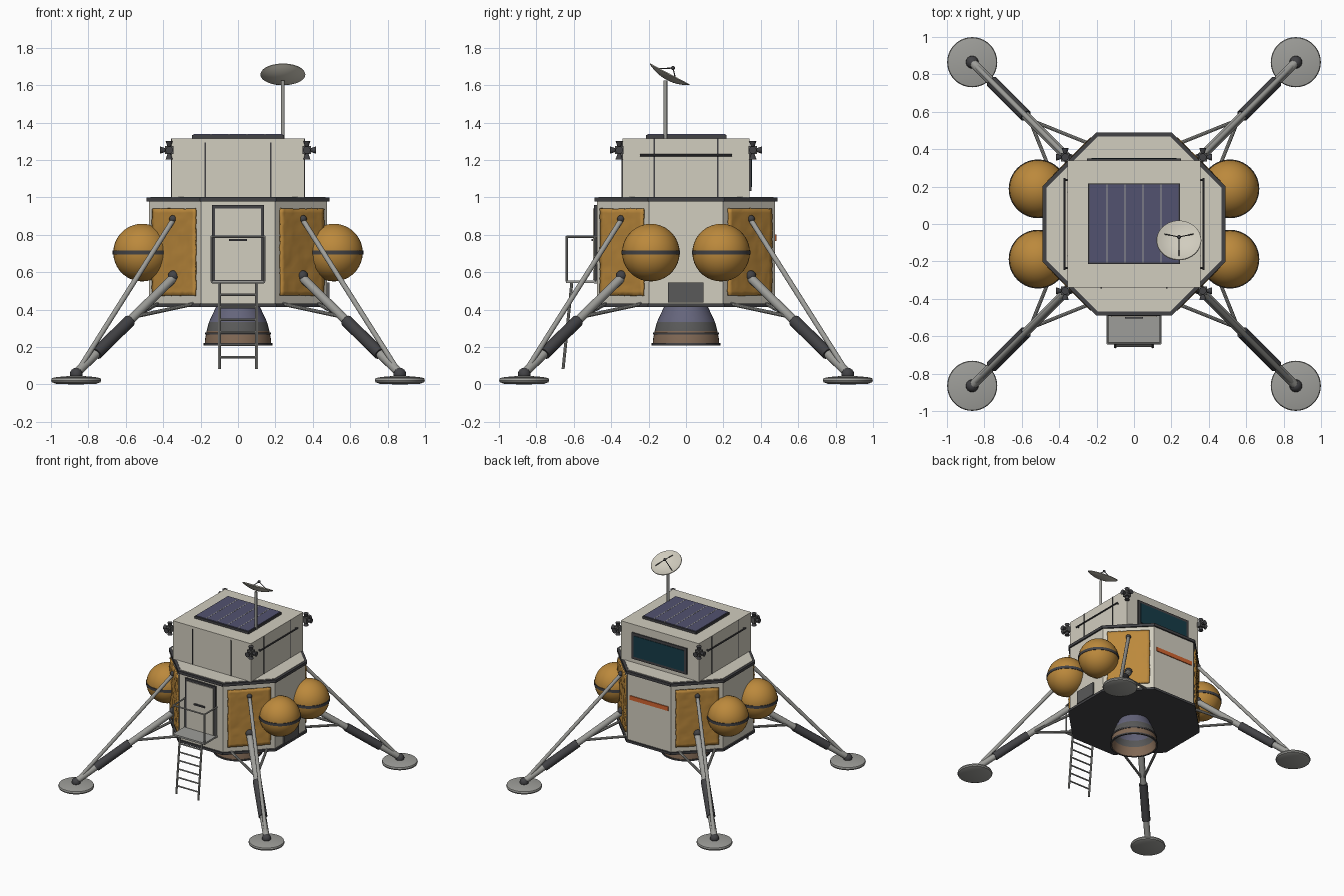
import bpy, bmesh, math, random
from mathutils import Vector, Matrix

if "Cube" in bpy.data.objects:
    bpy.data.objects.remove(bpy.data.objects["Cube"])
random.seed(4)


def material(name, *rgb):
    m = bpy.data.materials.new(name)
    m.use_nodes = True
    m.diffuse_color = (*rgb, 1)
    m.node_tree.nodes["Principled BSDF"].inputs["Base Color"].default_value = (*rgb, 1)
    return m


HULL = material("cream_hull", 0.64, 0.61, 0.52)
DARK = material("dark_trim", 0.055, 0.055, 0.06)
GOLD = material("gold_foil", 0.5, 0.25, 0.045)
METAL = material("grey_metal", 0.34, 0.34, 0.32)
SOLAR = material("solar_blue", 0.085, 0.085, 0.16)
GLASS = material("teal_glass", 0.008, 0.045, 0.065)
ORANGE = material("orange_stripe", 0.65, 0.13, 0.03)
HEAT_BLUE = material("heat_blue_metal", 0.13, 0.13, 0.2)
HEAT_BROWN = material("heat_brown_metal", 0.22, 0.14, 0.09)
CHARCOAL = material("charcoal_metal", 0.1, 0.1, 0.1)


def finish(name, bm, *mats, smooth=False):
    bmesh.ops.recalc_face_normals(bm, faces=bm.faces)
    me = bpy.data.meshes.new(name)
    bm.to_mesh(me)
    bm.free()
    for m in mats:
        me.materials.append(m)
    if smooth:
        me.shade_smooth()
        me.set_sharp_from_angle(angle=math.radians(35))
    ob = bpy.data.objects.new(name, me)
    bpy.context.collection.objects.link(ob)
    return ob


def box(name, lo, hi, mat):
    lo, hi = Vector(lo), Vector(hi)
    bm = bmesh.new()
    bmesh.ops.create_cube(bm, size=1)
    bmesh.ops.scale(bm, vec=hi - lo, verts=bm.verts)
    bmesh.ops.translate(bm, vec=(lo + hi) / 2, verts=bm.verts)
    return finish(name, bm, mat)


def tube(name, a, b, r, mat, r2=None, seg=14):
    a, b = Vector(a), Vector(b)
    bm = bmesh.new()
    turn = (b - a).to_track_quat("Z", "Y").to_matrix().to_4x4()
    bmesh.ops.create_cone(bm, cap_ends=True, segments=seg, radius1=r, radius2=r if r2 is None else r2,
                          depth=(b - a).length, matrix=Matrix.Translation((a + b) / 2) @ turn)
    return finish(name, bm, mat, smooth=True)


def ball(name, at, r, mat, seg=16):
    bm = bmesh.new()
    bmesh.ops.create_uvsphere(bm, u_segments=seg, v_segments=seg // 2, radius=r,
                              matrix=Matrix.Translation(at))
    return finish(name, bm, mat, smooth=True)


def lathe(name, profile, *mats, at=(0, 0, 0), closed=False, seg=40):
    bm = bmesh.new()
    vs = [bm.verts.new((r, 0, z)) for r, z in profile]
    pairs = list(zip(vs, vs[1:])) + ([(vs[-1], vs[0])] if closed else [])
    edges = [bm.edges.new(p) for p in pairs]
    bmesh.ops.spin(bm, geom=vs + edges, cent=(0, 0, 0), axis=(0, 0, 1), angle=math.tau, steps=seg)
    bmesh.ops.remove_doubles(bm, verts=bm.verts, dist=0.0001)
    ob = finish(name, bm, *mats, smooth=True)
    ob.location = at
    return ob


def octagon(name, half, corner, z0, z1, mat):
    bm = bmesh.new()
    pts = []
    for k in range(4):
        turn = Matrix.Rotation(k * math.pi / 2, 3, "Z")
        pts += [turn @ Vector((half, -corner, z0)), turn @ Vector((half, corner, z0))]
    face = bm.faces.new([bm.verts.new(p) for p in pts])
    top = bmesh.ops.extrude_face_region(bm, geom=[face])["geom"]
    bmesh.ops.translate(bm, vec=(0, 0, z1 - z0), verts=[v for v in top if isinstance(v, bmesh.types.BMVert)])
    return finish(name, bm, mat)


# Eight-sided lower stage with dark rims
octagon("lower_body", 0.476, 0.197, 0.425, 0.985, HULL)
octagon("lower_rim", 0.488, 0.202, 0.415, 0.434, DARK)
octagon("upper_rim", 0.488, 0.202, 0.977, 1.0, DARK)
octagon("deck", 0.468, 0.193, 0.99, 1.003, HULL)

# Upper cabin with seams and side handrails
box("cabin", (-0.355, -0.34, 1.0), (0.355, 0.34, 1.315), HULL)
for s in (-1, 1):
    box("front_seam", (s * 0.175 - 0.004, -0.344, 1.003), (s * 0.175 + 0.004, -0.338, 1.295), DARK)
    for t in (-1, 1):
        box("side_seam", (s * 0.3565 - 0.0015, t * 0.17 - 0.003, 1.003),
            (s * 0.3565 + 0.0015, t * 0.17 + 0.003, 1.315), DARK)
        tube("handrail_stub", (s * 0.35, t * 0.235, 1.225), (s * 0.372, t * 0.235, 1.225), 0.005, DARK, seg=8)
    tube("handrail", (s * 0.372, -0.245, 1.225), (s * 0.372, 0.245, 1.225), 0.006, DARK, seg=8)

# Rear window and stripe
box("window_frame", (-0.25, 0.338, 1.035), (0.25, 0.349, 1.25), DARK)
box("window_glass", (-0.228, 0.34, 1.057), (0.228, 0.353, 1.228), GLASS)
box("rear_stripe", (-0.175, 0.474, 0.768), (0.175, 0.483, 0.802), ORANGE)

# Roof solar panel
box("solar_base", (-0.245, -0.213, 1.31), (0.245, 0.217, 1.333), DARK)
for k in range(5):
    x = -0.239 + k * 0.0965
    box("solar_cell_strip", (x, -0.207, 1.33), (x + 0.092, 0.211, 1.338), SOLAR)
for k in range(4):
    x = -0.239 + (k + 1) * 0.0965 - 0.00225
    box("solar_divider", (x - 0.003, -0.207, 1.33), (x + 0.003, 0.211, 1.339), METAL)

# Dish antenna, tilted backwards
tube("antenna_mast", (0.24, -0.11, 1.31), (0.24, -0.11, 1.625), 0.01, METAL)
steps = [k / 6 for k in range(7)]
bowl = [(0.12 * t, 0.032 * t * t) for t in steps] + [(0.118 * t, 0.032 * t * t + 0.005) for t in reversed(steps)]
hub = Vector((0.24, -0.103, 1.628))
tilt = Matrix.Rotation(math.radians(-28), 3, "X")
dish = lathe("dish", bowl, HULL, at=hub)
dish.rotation_euler.x = math.radians(-28)
feed = hub + tilt @ Vector((0, 0, 0.072))
ball("dish_feed", feed, 0.011, DARK)
for k in range(3):
    a = math.radians(30 + 120 * k)
    tube("feed_strut", hub + tilt @ Vector((0.09 * math.cos(a), 0.09 * math.sin(a), 0.02)), feed, 0.003, DARK, seg=6)

# Descent engine bell, tinted by height
outer = [(0.11, 0.43), (0.122, 0.405), (0.143, 0.36), (0.155, 0.335), (0.168, 0.285), (0.175, 0.25), (0.179, 0.21)]
inner = [(r - 0.009, z) for r, z in reversed(outer)]
bell = lathe("engine_bell", outer + inner, HEAT_BLUE, CHARCOAL, HEAT_BROWN, closed=True)
for p in bell.data.polygons:
    p.material_index = 0 if p.center.z > 0.345 else 1 if p.center.z > 0.285 else 2
tube("engine_throat", (0, 0, 0.395), (0, 0, 0.43), 0.105, HEAT_BLUE, seg=32)
for r, z in ((0.172, 0.273), (0.18, 0.215)):
    lathe("bell_ring", [(r - 0.006, z - 0.006), (r + 0.004, z - 0.006), (r + 0.004, z + 0.006), (r - 0.006, z + 0.006)],
          DARK, closed=True)

# Door
box("door_frame", (-0.14, -0.491, 0.54), (0.14, -0.47, 0.96), DARK)
box("door_panel", (-0.122, -0.496, 0.558), (0.122, -0.48, 0.942), HULL)
box("door_handle", (-0.048, -0.506, 0.766), (0.048, -0.494, 0.778), DARK)

# Porch with railing
box("porch_floor", (-0.145, -0.642, 0.542), (0.145, -0.475, 0.556), METAL)
tube("porch_front_rail", (-0.142, -0.638, 0.79), (0.142, -0.638, 0.79), 0.006, METAL, seg=8)
for s in (-1, 1):
    tube("porch_side_rail", (s * 0.142, -0.638, 0.79), (s * 0.142, -0.476, 0.79), 0.006, METAL, seg=8)
    for y in (-0.638, -0.487):
        tube("porch_post", (s * 0.142, y, 0.55), (s * 0.142, y, 0.79), 0.006, METAL, seg=8)

# Ladder
top, foot = Vector((0, -0.61, 0.55)), Vector((0, -0.657, 0.083))
for s in (-1, 1):
    side = Vector((s * 0.1, 0, 0))
    tube("ladder_rail", top + side, foot + side, 0.008, METAL, seg=8)
for k in range(6):
    p = top.lerp(foot, 0.15 + 0.143 * k)
    tube("ladder_rung", p - Vector((0.1, 0, 0)), p + Vector((0.1, 0, 0)), 0.006, METAL, seg=8)

# Side equipment box
box("equipment_box", (0.47, -0.097, 0.437), (0.49, 0.093, 0.545), CHARCOAL)

# Parts repeated at the four corners
for sx in (-1, 1):
    for sy in (-1, 1):
        def at(x, y, z):
            return Vector((sx * x, sy * y, z))

        # Wrinkled foil blanket
        bm = bmesh.new()
        bmesh.ops.create_grid(bm, x_segments=14, y_segments=20, size=0.5)
        for v in bm.verts:
            v.co = Vector((v.co.x * 0.325, v.co.y * 0.465, random.uniform(-0.003, 0.003)))
            v.co.xy += Vector((random.uniform(-0.002, 0.002), random.uniform(-0.002, 0.002)))
        turn = Vector((sx, sy, 0)).to_track_quat("Z", "Y").to_matrix().to_4x4()
        bm.transform(Matrix.Translation(at(0.342, 0.342, 0.708)) @ turn)
        foil = finish("foil_blanket", bm, GOLD, smooth=True)
        mod = foil.modifiers.new("thickness", "SOLIDIFY")
        mod.thickness, mod.offset = 0.012, 0

        # Fuel tank with band
        ball("fuel_tank", at(0.513, 0.188, 0.705), 0.154, GOLD, seg=36)
        lathe("tank_band", [(0.15, -0.011), (0.157, -0.011), (0.157, 0.011), (0.15, 0.011)], DARK,
              at=at(0.513, 0.188, 0.705), closed=True)

        # Landing leg
        hip, ankle = at(0.335, 0.335, 0.58), at(0.865, 0.865, 0.06)
        tube("main_strut", hip, ankle, 0.024, METAL)
        tube("strut_sleeve", hip.lerp(ankle, 0.46), hip.lerp(ankle, 0.8), 0.033, DARK)
        tube("upper_strut", at(0.34, 0.34, 0.89), at(0.855, 0.855, 0.075), 0.014, METAL)
        ball("hip_joint", at(0.345, 0.345, 0.58), 0.03, DARK)
        ball("upper_joint", at(0.348, 0.348, 0.885), 0.02, DARK)
        ball("ankle_joint", at(0.865, 0.865, 0.055), 0.034, DARK)
        for x, y in ((0.24, 0.43), (0.43, 0.24)):
            tube("side_brace", at(x, y, 0.43), hip.lerp(ankle, 0.42), 0.01, METAL, seg=10)
        lathe("foot_pad", [(0, 0), (0.105, 0.003), (0.13, 0.012), (0.134, 0.022), (0.13, 0.034),
                           (0.1, 0.04), (0.04, 0.045), (0, 0.046)], METAL, at=at(0.865, 0.865, 0))

        # Attitude thruster cluster
        c = at(0.368, 0.357, 1.253)
        half = Vector((0.022, 0.022, 0.022))
        box("thruster_block", c - half, c + half, CHARCOAL)
        for d in ((0, 0, 1), (0, 0, -1), (sx, 0, 0), (0, sy, 0)):
            d = Vector(d)
            tube("thruster_nozzle", c + d * 0.018, c + d * 0.05, 0.009, DARK, r2=0.02)
